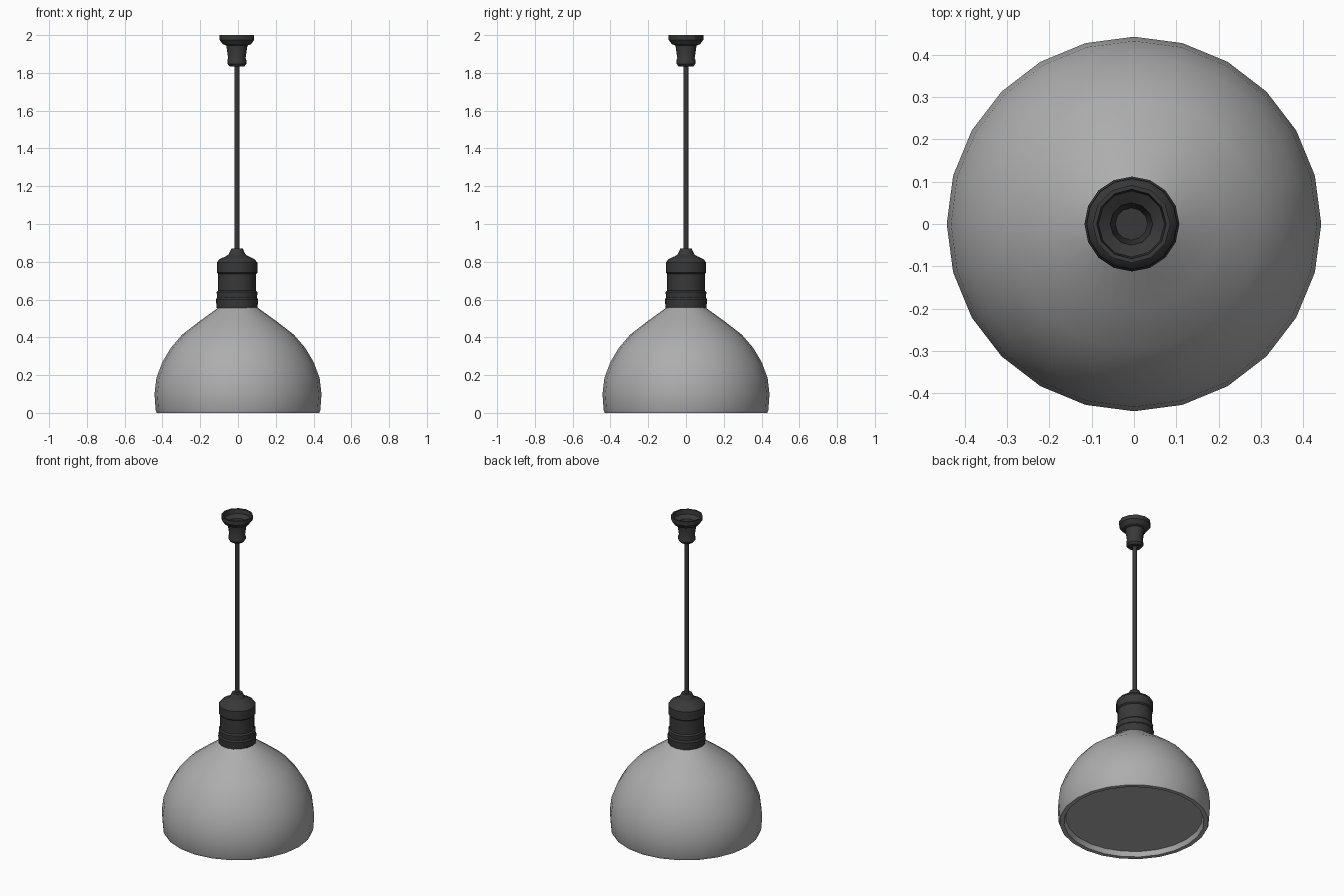
import bpy, bmesh, math

if "Cube" in bpy.data.objects:
    bpy.data.objects.remove(bpy.data.objects["Cube"])


def material(name, grey):
    m = bpy.data.materials.new(name)
    m.diffuse_color = (grey, grey, grey, 1)
    m.use_nodes = True
    m.node_tree.nodes["Principled BSDF"].inputs["Base Color"].default_value = m.diffuse_color
    return m


shade_grey = material("shade grey", 0.42)
dark_metal = material("dark metal", 0.04)


def lathe(name, profile, sides, mat, x=0.0, angle=30):
    """Spin a list of (radius, z) points about z; radius 0 makes a closed tip."""
    bm = bmesh.new()
    rings = []
    for r, z in profile:
        if r == 0:
            rings.append([bm.verts.new((x, 0, z))] * sides)
        else:
            rings.append([bm.verts.new((x + r * math.cos(2 * math.pi * i / sides),
                                        r * math.sin(2 * math.pi * i / sides), z))
                          for i in range(sides)])
    for a, b in zip(rings, rings[1:]):
        for i in range(sides):
            j = (i + 1) % sides
            corners = list(dict.fromkeys((a[i], a[j], b[j], b[i])))
            bm.faces.new(corners)
    bmesh.ops.recalc_face_normals(bm, faces=bm.faces)
    mesh = bpy.data.meshes.new(name)
    bm.to_mesh(mesh)
    bm.free()
    mesh.materials.append(mat)
    ob = bpy.data.objects.new(name, mesh)
    bpy.context.collection.objects.link(ob)
    bpy.ops.object.select_all(action='DESELECT')
    ob.select_set(True)
    bpy.context.view_layer.objects.active = ob
    bpy.ops.object.shade_smooth_by_angle(angle=math.radians(angle))
    return ob


# Dome shade with a thin rim and a slightly recessed diffuser underneath
lathe("shade", [(0, 0.56), (0.10, 0.56), (0.20, 0.488), (0.295, 0.415),
                (0.355, 0.345), (0.40, 0.27), (0.432, 0.185), (0.442, 0.10),
                (0.436, 0.015), (0.43, 0.0), (0.405, 0.0), (0.395, 0.03), (0, 0.03)],
      24, shade_grey)

# Socket housing with stepped collars
lathe("socket", [(0, 0.555), (0.108, 0.555), (0.112, 0.60), (0.106, 0.61),
                 (0.108, 0.64), (0.100, 0.648), (0.100, 0.735), (0.107, 0.742),
                 (0.107, 0.795), (0.095, 0.812), (0.058, 0.83), (0.045, 0.838),
                 (0.030, 0.87), (0, 0.87)],
      16, dark_metal, -0.005)

# Hanging rod
lathe("rod", [(0, 0.85), (0.0135, 0.85), (0.0135, 1.87), (0, 1.87)],
      8, dark_metal, -0.006, 60)

# Ceiling canopy, open at the top as a hollow cup
lathe("canopy", [(0, 1.835), (0.040, 1.835), (0.050, 1.848), (0.050, 1.868),
                 (0.046, 1.878), (0.056, 1.945), (0.075, 1.952), (0.092, 1.975),
                 (0.092, 2.0), (0.082, 2.0), (0.078, 1.972), (0.050, 1.955),
                 (0.038, 1.875), (0, 1.875)],
      12, dark_metal, -0.006)
